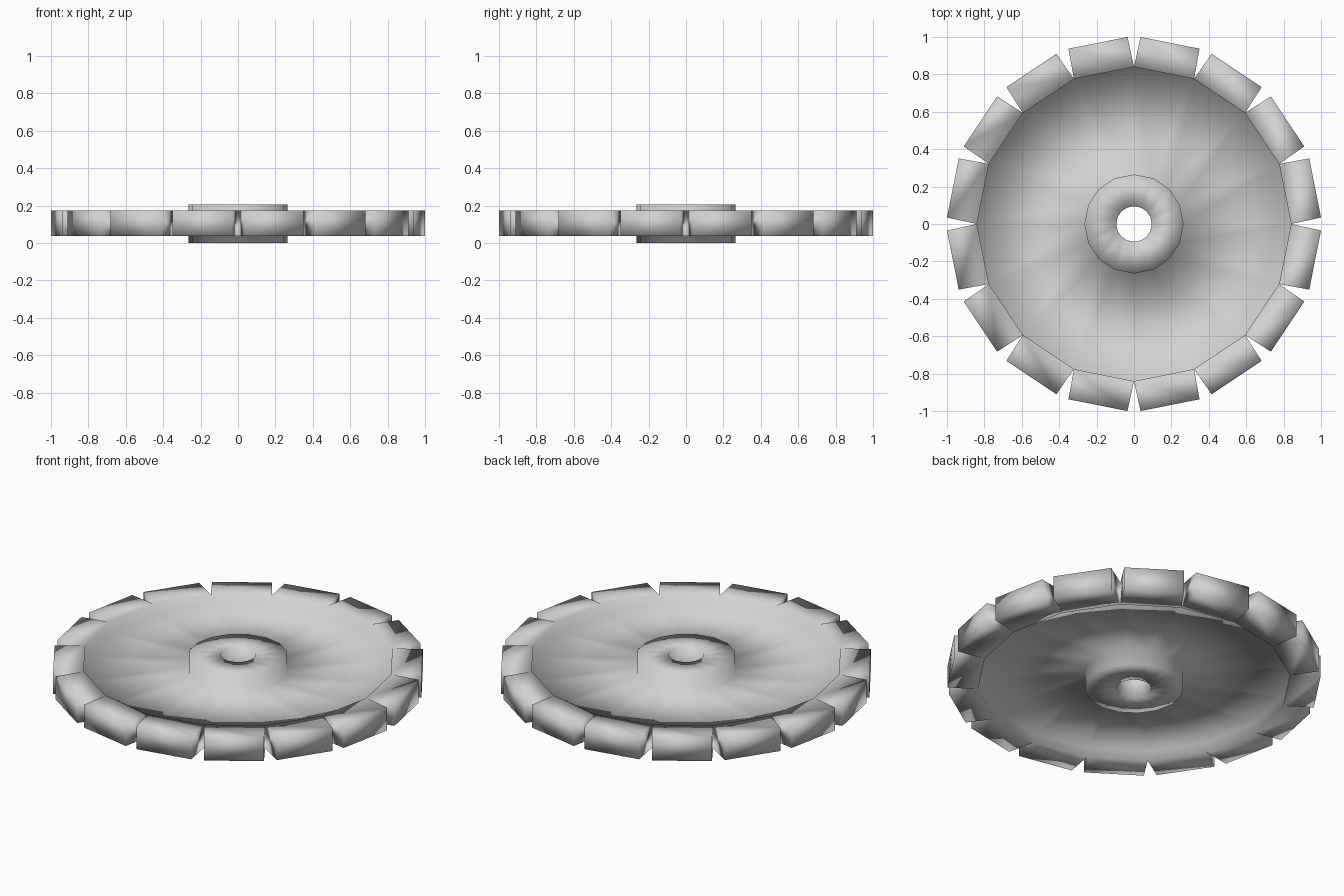
import bpy
import bmesh
from math import cos, sin, radians

cube = bpy.data.objects.get("Cube")
if cube:
    bpy.data.objects.remove(cube, do_unlink=True)

SIDES = 16
STEP = 360 / SIDES
GAP = 2.0                     # half the notch angle at the tooth tips
HOLE_R, HUB_R, RIM_R, TIP_R = 0.095, 0.265, 0.84, 1.0006
HUB_Z = (0.0, 0.205)          # bottom and top of each part
RIM_Z = (0.037, 0.173)
WEB_Z = (0.093, 0.112)

metal = bpy.data.materials.new("light_grey_metal")
metal.use_nodes = True
grey = (0.64, 0.64, 0.64, 1)
metal.diffuse_color = grey
metal.node_tree.nodes["Principled BSDF"].inputs["Base Color"].default_value = grey

bm = bmesh.new()


def ring(radius, z, offset=0.0):
    """One vertex per side, turned by an offset in degrees."""
    angles = [radians(i * STEP + offset) for i in range(SIDES)]
    return [bm.verts.new((radius * cos(a), radius * sin(a), z)) for a in angles]


def bridge(a, b):
    """Quads between two rings, running from a to b."""
    for i in range(SIDES):
        j = (i + 1) % SIDES
        bm.faces.new((a[i], b[i], b[j], a[j]))


# Hub, web and inner rim wall: bottom profile, then top profile
bottom, top = [
    [ring(HOLE_R, HUB_Z[k]), ring(HUB_R, HUB_Z[k]), ring(HUB_R, WEB_Z[k]),
     ring(RIM_R, WEB_Z[k]), ring(RIM_R, RIM_Z[k])]
    for k in (0, 1)
]
for inner, outer in zip(top, top[1:]):
    bridge(inner, outer)
for inner, outer in zip(bottom, bottom[1:]):
    bridge(outer, inner)

# Bore through the hub
bridge(bottom[0], top[0])

# Teeth: wedge blocks that meet only at the notch roots
tips = [(ring(TIP_R, z, GAP), ring(TIP_R, z, STEP - GAP)) for z in RIM_Z]
(low_a, low_b), (high_a, high_b) = tips
low, high = bottom[-1], top[-1]
for i in range(SIDES):
    j = (i + 1) % SIDES
    bm.faces.new((high[i], high_a[i], high_b[i], high[j]))
    bm.faces.new((low[j], low_b[i], low_a[i], low[i]))
    bm.faces.new((low_a[i], low_b[i], high_b[i], high_a[i]))
    bm.faces.new((low[i], low_a[i], high_a[i], high[i]))
    bm.faces.new((low_b[i], low[j], high[j], high_b[i]))

# Smooth shading runs across the whole casting
for face in bm.faces:
    face.smooth = True

mesh = bpy.data.meshes.new("toothed_wheel")
bm.to_mesh(mesh)
bm.free()
mesh.materials.append(metal)
wheel = bpy.data.objects.new("toothed_wheel", mesh)
bpy.context.collection.objects.link(wheel)
